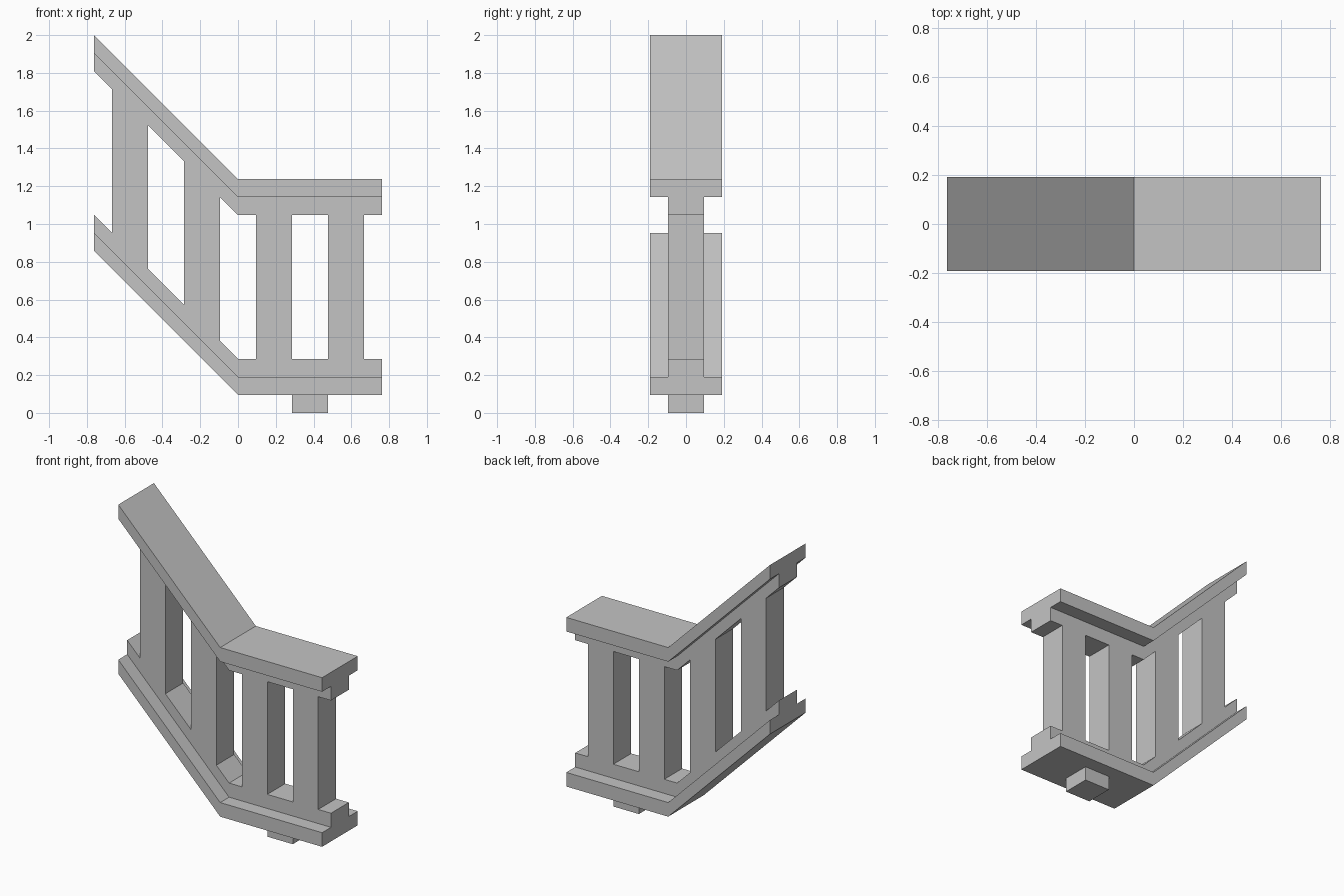
import bpy
import bmesh

cube = bpy.data.objects.get("Cube")
if cube:
    bpy.data.objects.remove(cube, do_unlink=True)

U = 2 / 21    # one grid module of the design
HALF = 8      # half length in modules
GREY = (0.55, 0.55, 0.55, 1)

stone = bpy.data.materials.new("grey stone")
stone.use_nodes = True
stone.diffuse_color = GREY
stone.node_tree.nodes["Principled BSDF"].inputs["Base Color"].default_value = GREY


def rise(x):
    """Height gained by the railing: level on the left, climbing on the right."""
    return max(0, -x)


def sweep(name, section, stations):
    """Sweep a (y, z) section through x stations, following the slope."""
    bm = bmesh.new()
    rings = [[bm.verts.new((x * U, y * U, (z + rise(x)) * U)) for y, z in section]
             for x in stations]
    n = len(section)
    for a, b in zip(rings, rings[1:]):
        for i in range(n):
            j = (i + 1) % n
            bm.faces.new((a[i], a[j], b[j], b[i]))
    bm.faces.new(rings[0])
    bm.faces.new(rings[-1])
    bmesh.ops.recalc_face_normals(bm, faces=bm.faces)
    mesh = bpy.data.meshes.new(name)
    bm.to_mesh(mesh)
    bm.free()
    mesh.materials.append(stone)
    obj = bpy.data.objects.new(name, mesh)
    bpy.context.collection.objects.link(obj)
    return obj


def box(z0, z1):
    return [(-1, z0), (1, z0), (1, z1), (-1, z1)]


def stepped(wide, middle, narrow):
    """Wide slab with a narrow fillet on its inner side."""
    return [(-2, wide), (2, wide), (2, middle), (1, middle),
            (1, narrow), (-1, narrow), (-1, middle), (-2, middle)]


# Stepped rails, bent at the middle
path = (-HALF, 0, HALF)
sweep("bottom_rail", stepped(1, 2, 3), path)
sweep("top_rail", stepped(13, 12, 11), path)

# Square balusters with ends cut to the slope
for i, x in enumerate((-7, -3, 1, 5)):
    sweep(f"baluster_{i + 1}", box(3, 11), (x, x + 2))

# Small foot under the level part
sweep("foot", box(0, 1), (3, 5))
